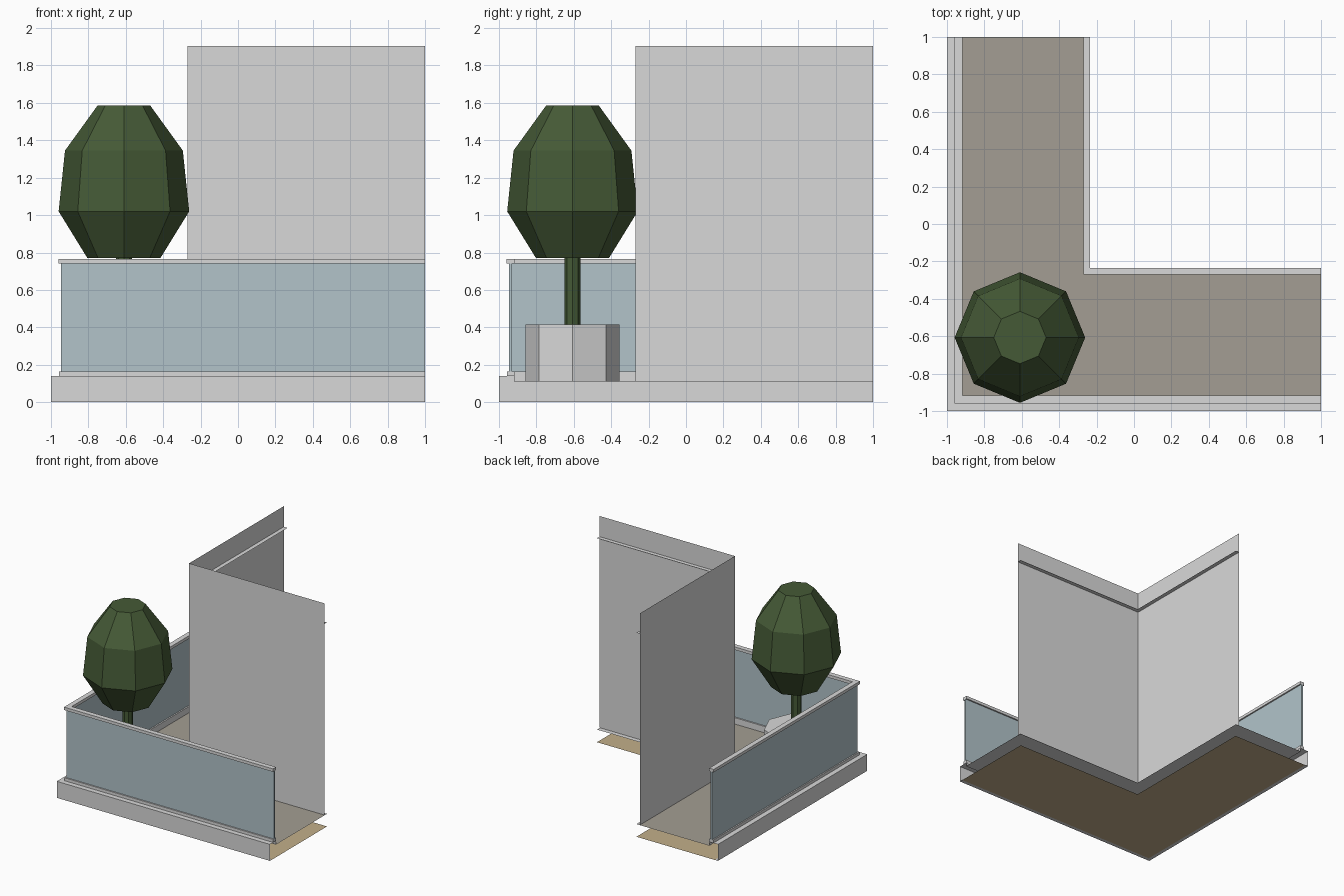
import bpy
import bmesh
from math import pi, sin, cos

cube = bpy.data.objects.get("Cube")
if cube:
    bpy.data.objects.remove(cube)


def material(name, rgb):
    """Flat material from 0-255 display values, stored as linear."""
    lin = [(c / 255 / 12.92) if c < 11 else ((c / 255 + 0.055) / 1.055) ** 2.4 for c in rgb]
    mat = bpy.data.materials.new(name)
    mat.use_nodes = True
    mat.diffuse_color = (*lin, 1)
    mat.node_tree.nodes["Principled BSDF"].inputs["Base Color"].default_value = (*lin, 1)
    return mat


GREY = material("light grey", (217, 217, 217))
GLASS = material("blue grey glass", (178, 196, 202))
PAVING = material("taupe paving", (163, 158, 147))
SOFFIT = material("tan soffit", (195, 175, 138))
GREEN = material("dark leaf green", (69, 90, 54))


def finish(name, bm, mat):
    mesh = bpy.data.meshes.new(name)
    bm.to_mesh(mesh)
    bm.free()
    mesh.materials.append(mat)
    obj = bpy.data.objects.new(name, mesh)
    bpy.context.collection.objects.link(obj)
    return obj


def corner_sweep(name, profile, mat, closed=False):
    """Sweep an (offset, height) profile around the mitred corner of the L plan."""
    bm = bmesh.new()
    rows = [[bm.verts.new(p) for p in ((c, 1, z), (c, c, z), (1, c, z))] for c, z in profile]
    pairs = list(zip(rows, rows[1:]))
    if closed:
        pairs.append((rows[-1], rows[0]))
    for a, b in pairs:
        for i in range(2):
            bm.faces.new((a[i], a[i + 1], b[i + 1], b[i]))
    if closed:
        for end in (0, 2):
            bm.faces.new([r[end] for r in rows])
        bmesh.ops.recalc_face_normals(bm, faces=bm.faces)
    return finish(name, bm, mat)


def corner_bar(name, c0, c1, z0, z1, mat):
    return corner_sweep(name, [(c0, z0), (c0, z1), (c1, z1), (c1, z0)], mat, closed=True)


def lathe(name, center, rings, mat, sides=8):
    """Faceted solid from (radius, height) rings with flat caps."""
    bm = bmesh.new()
    loops = []
    for r, z in rings:
        loops.append([bm.verts.new((center[0] + r * cos(2 * pi * k / sides),
                                    center[1] + r * sin(2 * pi * k / sides), z))
                      for k in range(sides)])
    for a, b in zip(loops, loops[1:]):
        for k in range(sides):
            n = (k + 1) % sides
            bm.faces.new((a[k], a[n], b[n], b[k]))
    bm.faces.new(loops[0][::-1])
    bm.faces.new(loops[-1])
    return finish(name, bm, mat)


OUT, KERB, WALL, BACK = -1.0, -0.92, -0.27, -0.235
FLOOR = 0.11

# Balcony slab: hollow edge, paving, slab underside and soffit
corner_sweep("slab_edge", [(-0.97, 0), (OUT, 0), (OUT, 0.14), (KERB, 0.14), (KERB, FLOOR)], GREY)
corner_sweep("floor_paving", [(KERB, FLOOR), (WALL, FLOOR)], PAVING)
corner_sweep("floor_underside", [(BACK, FLOOR - 0.003), (KERB, FLOOR - 0.003)], GREY)
corner_sweep("soffit", [(BACK, 0), (-0.97, 0)], SOFFIT)

# Building wall with the thin ledge behind it
corner_sweep("wall", [(WALL, FLOOR), (WALL, 1.905)], GREY)
corner_sweep("wall_ledge", [(WALL, 1.73), (BACK, 1.73)], GREY)

# Glass balustrade between two rails
corner_bar("bottom_rail", -0.957, -0.918, 0.14, 0.165, GREY)
corner_bar("glass_panel", -0.946, -0.93, 0.165, 0.74, GLASS)
corner_bar("top_rail", -0.96, -0.918, 0.74, 0.765, GREY)

# Potted tree
TREE = (-0.61, -0.607)
lathe("planter", TREE, [(0.252, FLOOR), (0.252, 0.415)], GREY)
lathe("trunk", TREE, [(0.042, 0.415), (0.042, 0.78)], GREEN)
lathe("foliage", TREE, [(0.195, 0.77), (0.349, 1.02), (0.315, 1.345), (0.14, 1.587)], GREEN)
